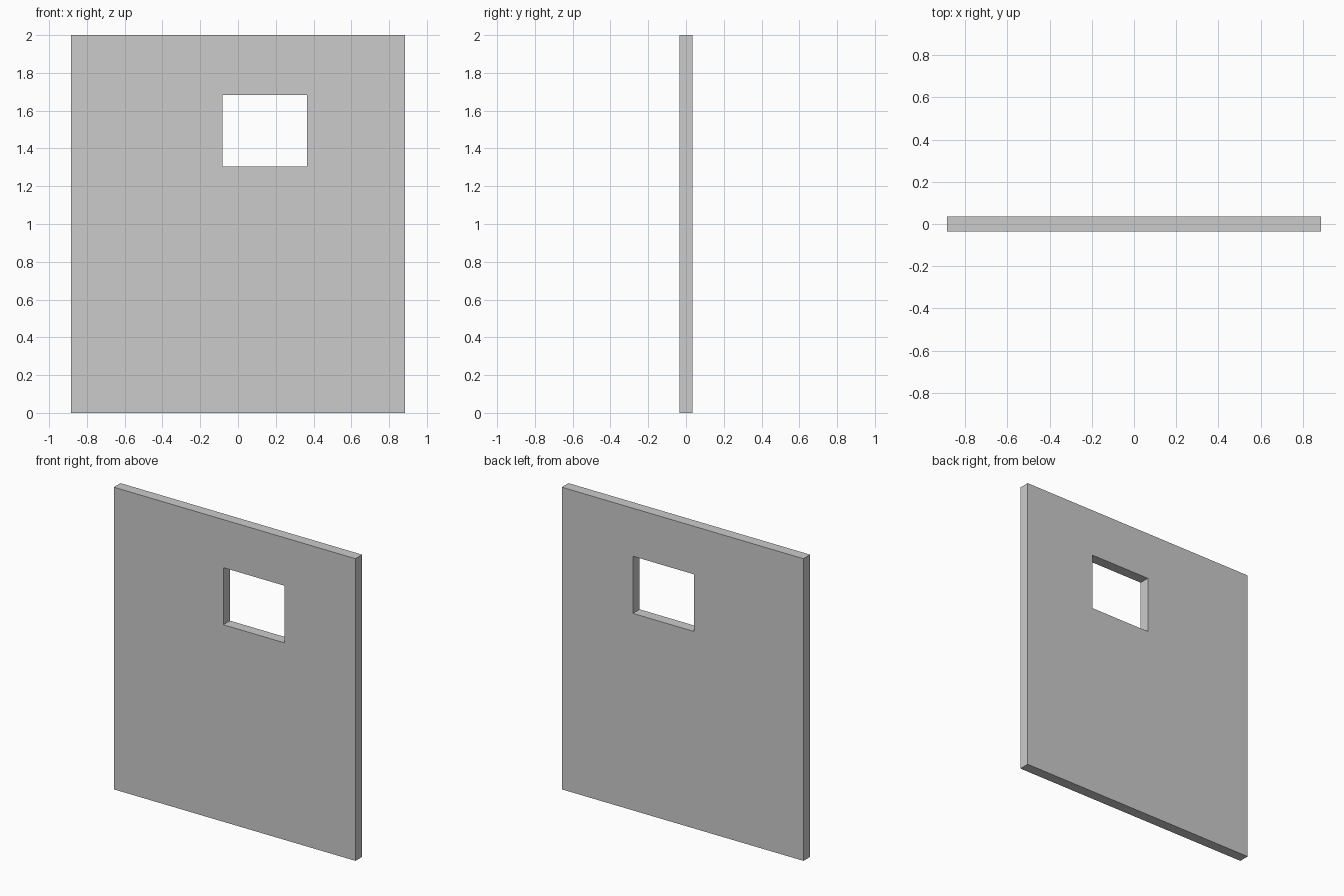
import bpy
import bmesh

if "Cube" in bpy.data.objects:
    bpy.data.objects.remove(bpy.data.objects["Cube"])

HALF_DEPTH = 0.035


def rectangle(x0, x1, z0, z1):
    return [(x0, z0), (x1, z0), (x1, z1), (x0, z1)]


# Wall outline and window opening, seen from the front
outline = rectangle(-0.885, 0.885, 0.0, 2.0)
opening = rectangle(-0.083, 0.364, 1.304, 1.682)

bm = bmesh.new()


def ring(points, y):
    return [bm.verts.new((x, y, z)) for x, z in points]


def bridge(a, b):
    for i in range(4):
        j = (i + 1) % 4
        bm.faces.new((a[i], a[j], b[j], b[i]))


# Front face, window reveal, back face and outer edges in one closed loop
rings = [ring(outline, -HALF_DEPTH), ring(opening, -HALF_DEPTH),
         ring(opening, HALF_DEPTH), ring(outline, HALF_DEPTH)]
for k in range(4):
    bridge(rings[k], rings[(k + 1) % 4])
bmesh.ops.recalc_face_normals(bm, faces=bm.faces)

mesh = bpy.data.meshes.new("wall_panel")
bm.to_mesh(mesh)
bm.free()
wall = bpy.data.objects.new("wall_panel", mesh)
bpy.context.collection.objects.link(wall)
